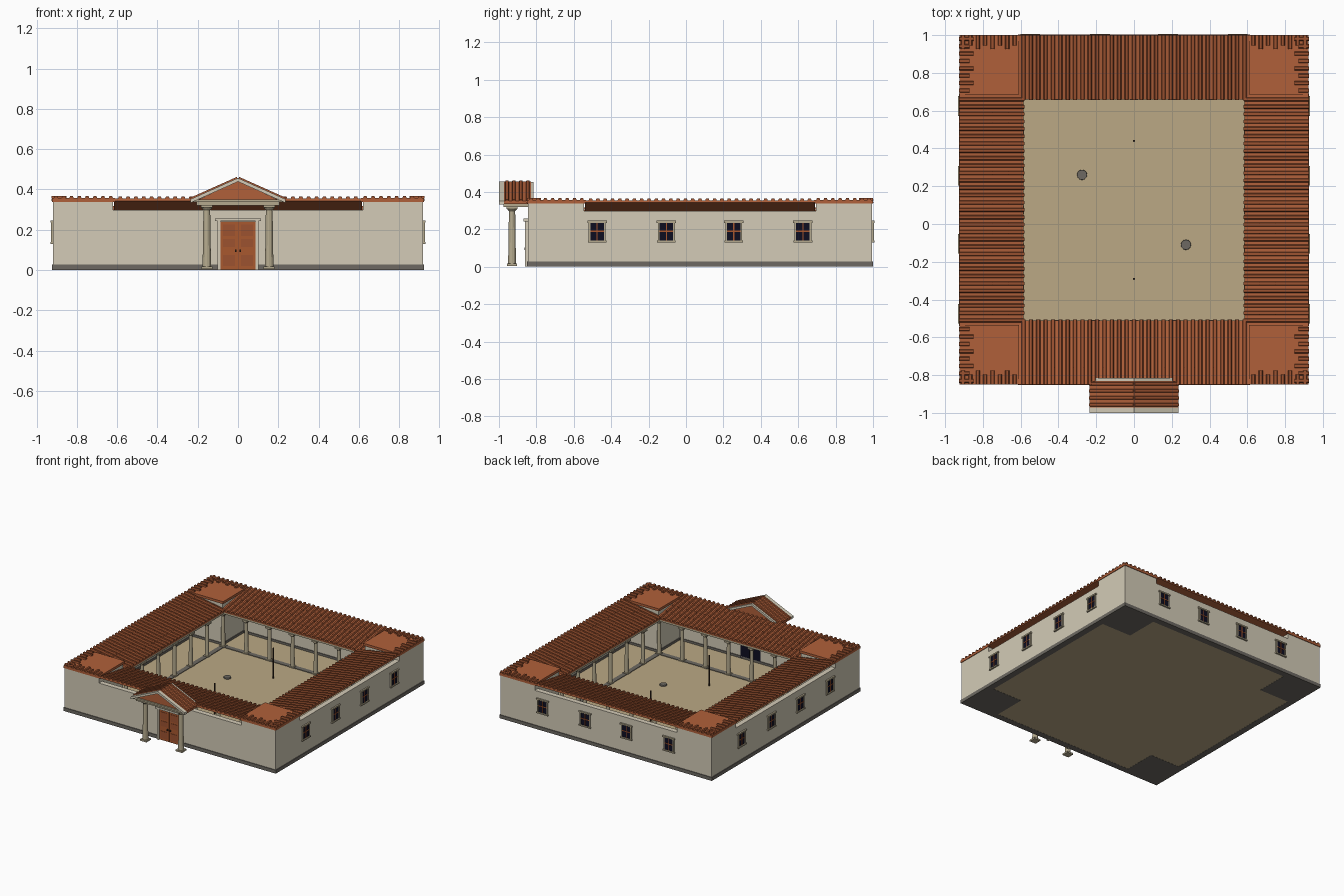
import bpy, bmesh, math
from mathutils import Matrix, Vector

cube = bpy.data.objects.get("Cube")
if cube:
    bpy.data.objects.remove(cube)


def material(name, hex_code):
    srgb = [int(hex_code[i:i + 2], 16) / 255 for i in (0, 2, 4)]
    col = [c / 12.92 if c < 0.04 else ((c + 0.055) / 1.055) ** 2.4 for c in srgb] + [1]
    m = bpy.data.materials.new(name)
    m.use_nodes = True
    m.diffuse_color = col
    m.node_tree.nodes["Principled BSDF"].inputs["Base Color"].default_value = col
    return m


PLASTER = material("cream plaster", "d3cbb7")
STONE = material("pale stone", "b5aa8e")
EARTH = material("packed earth", "bba985")
TILE = material("terracotta", "b0603a")
RIDGE = material("dark terracotta", "9c5230")
GREY = material("grey stone", "6d6962")
GLASS = material("dark glass", "0d0d20")
WOOD = material("red brown wood", "a9582f")
IRON = material("dark brown", "3a2a20")

MID = Matrix.Translation((0, 0.075, 0))   # centre of the square building
TURNS = [MID @ Matrix.Rotation(k * math.pi / 2, 4, 'Z') for k in range(4)]
ONE = Matrix()


def finish(bm, name, mat):
    bmesh.ops.recalc_face_normals(bm, faces=bm.faces)
    mesh = bpy.data.meshes.new(name)
    bm.to_mesh(mesh)
    bm.free()
    mesh.materials.append(mat)
    ob = bpy.data.objects.new(name, mesh)
    bpy.context.collection.objects.link(ob)
    return ob


def extrude(bm, pts, y0, y1, m=ONE):
    """Prism from an x-z outline, running along y."""
    a = [bm.verts.new(m @ Vector((x, y0, z))) for x, z in pts]
    b = [bm.verts.new(m @ Vector((x, y1, z))) for x, z in pts]
    bm.faces.new(a)
    bm.faces.new(b[::-1])
    for i in range(len(pts)):
        j = (i + 1) % len(pts)
        bm.faces.new((a[i], b[i], b[j], a[j]))


def box(bm, x0, x1, y0, y1, z0, z1, m=ONE):
    extrude(bm, [(x0, z0), (x1, z0), (x1, z1), (x0, z1)], y0, y1, m)


def boxes(name, mat, dims, mats=(ONE,)):
    bm = bmesh.new()
    for m in mats:
        for d in dims:
            box(bm, *d, m)
    return finish(bm, name, mat)


def drum(bm, x, y, z0, z1, r0, r1, n=12):
    bmesh.ops.create_cone(bm, cap_ends=True, segments=n, radius1=r0, radius2=r1,
                          depth=z1 - z0, matrix=Matrix.Translation((x, y, (z0 + z1) / 2)))


def column(bm, x, y, top, r):
    box(bm, x - r * 1.3, x + r * 1.3, y - r * 1.3, y + r * 1.3, 0.005, 0.017)
    drum(bm, x, y, 0.017, top - 0.025, r, r * 0.8)
    drum(bm, x, y, top - 0.025, top - 0.012, r * 0.85, r * 1.3)
    box(bm, x - r * 1.4, x + r * 1.4, y - r * 1.4, y + r * 1.4, top - 0.012, top)


# Ground slab, walls and corner rooms
boxes("courtyard_floor", EARTH, [(-0.9, 0.9, -0.9, 0.9, 0.001, 0.01)], [MID])
boxes("outer_walls", PLASTER, [(-0.63, 0.63, -0.92, -0.88, 0.02, 0.298)], TURNS)
boxes("corner_rooms", PLASTER, [(0.62, 0.92, -0.92, -0.62, 0.02, 0.342)], TURNS)
boxes("wall_plinth", GREY, [(-0.62, 0.62, -0.925, -0.875, 0, 0.027),
                            (0.615, 0.925, -0.925, -0.615, 0, 0.027)], TURNS)

# Sloped gallery roofs, falling towards the courtyard
slope = math.atan2(0.055, 0.34)
tilt = Matrix.Translation((0, -0.925, 0.354)) @ Matrix.Rotation(-slope, 4, 'X')
boxes("roof_beds", TILE, [(-0.615, 0.615, 0, 0.344, -0.012, 0)], [t @ tilt for t in TURNS])
ridge = [(-0.011, -0.001), (-0.007, 0.01), (0.007, 0.01), (0.011, -0.001)]
bm = bmesh.new()
for t in TURNS:
    for i in range(-15, 16):
        for row in range(4):      # overlapping cover tiles
            place = Matrix.Translation((i * 0.039, row * 0.086, 0.002)) @ Matrix.Rotation(0.02, 4, 'X')
            extrude(bm, ridge, -0.002, 0.089, t @ tilt @ place)
finish(bm, "roof_cover_tiles", RIDGE)

# Flat corner roofs with short tiles along both outer edges
boxes("corner_roofs", TILE, [(0.61, 0.925, -0.925, -0.61, 0.338, 0.357)], TURNS)
bm = bmesh.new()
for t in TURNS:
    for i in range(8):
        s = 0.632 + i * 0.039
        size = 0.055 + 0.02 * (i % 2)
        extrude(bm, ridge, -0.926, -0.926 + size, t @ Matrix.Translation((s, 0, 0.357)))
        turn = Matrix.Rotation(math.pi / 2, 4, 'Z') @ Matrix.Translation((-s, 0, 0.357))
        extrude(bm, ridge, -0.926, -0.926 + size, t @ turn)
finish(bm, "corner_edge_tiles", RIDGE)

# Courtyard colonnade, beam and kerb
bm = bmesh.new()
for t in TURNS:
    for i in range(6):
        p = t @ Vector((-0.605 + i * 0.2017, -0.605, 0))
        column(bm, p.x, p.y, 0.275, 0.016)
finish(bm, "courtyard_columns", STONE)
boxes("colonnade_beam", STONE, [(-0.62, 0.62, -0.62, -0.59, 0.273, 0.294)], TURNS)
boxes("colonnade_kerb", GREY, [(-0.62, 0.62, -0.625, -0.588, 0.005, 0.014)], TURNS)

# Windows on the sides and back
spots = [t @ Matrix.Translation((x, -0.92, 0)) for t in TURNS[1:] for x in (-0.55, -0.18, 0.18, 0.55)]
boxes("window_glass", GLASS, [(-0.04, 0.04, -0.004, 0.002, 0.14, 0.24)], spots)
boxes("window_frames", STONE, [(-0.045, -0.036, -0.009, 0.002, 0.14, 0.236),
                               (0.036, 0.045, -0.009, 0.002, 0.14, 0.236),
                               (-0.052, 0.052, -0.012, 0.002, 0.235, 0.246),
                               (-0.05, 0.05, -0.012, 0.002, 0.13, 0.14)], spots)
boxes("window_bars", WOOD, [(-0.003, 0.003, -0.007, 0, 0.14, 0.236),
                            (-0.036, 0.036, -0.007, 0, 0.187, 0.193)], spots)

# Entrance door
boxes("door_leaves", WOOD, [(-0.087, -0.001, -0.856, -0.84, 0.003, 0.24),
                            (0.001, 0.087, -0.856, -0.84, 0.003, 0.24)])
boxes("door_panels", RIDGE, [(s - 0.03, s + 0.03, -0.859, -0.85, z, z + h)
                             for s in (-0.044, 0.044)
                             for z, h in ((0.02, 0.055), (0.115, 0.04), (0.17, 0.055))])
boxes("door_handles", IRON, [(s - 0.004, s + 0.004, -0.864, -0.85, 0.09, 0.102) for s in (-0.012, 0.012)])
boxes("door_frame", PLASTER, [(-0.102, -0.086, -0.862, -0.84, 0, 0.245),
                              (0.086, 0.102, -0.862, -0.84, 0, 0.245),
                              (-0.115, 0.115, -0.868, -0.84, 0.243, 0.257)])
boxes("door_inner_panels", GLASS, [(-0.087, -0.006, -0.81, -0.8, 0.012, 0.22),
                                   (0.006, 0.087, -0.81, -0.8, 0.012, 0.22)])

# Portico columns and entablature
bm = bmesh.new()
for x in (-0.155, 0.155):
    column(bm, x, -0.93, 0.322, 0.021)
finish(bm, "portico_columns", STONE)
boxes("portico_entablature", STONE, [(-0.205, 0.205, -0.975, -0.835, 0.32, 0.338),
                                     (-0.225, 0.225, -0.99, -0.825, 0.337, 0.35)])


def chevron(half, drop, low, top):
    return [(-half, low), (0, top), (half, low), (half, low - drop), (0, top - drop), (-half, low - drop)]


# Gable with raking cornices, filled face and tiled roof
bm = bmesh.new()
extrude(bm, chevron(0.235, 0.018, 0.352, 0.457), -1.0, -0.972)
extrude(bm, chevron(0.205, 0.018, 0.362, 0.454), -0.835, -0.815)
finish(bm, "gable_cornices", PLASTER)
bm = bmesh.new()
for y in (-0.978, -0.838):
    extrude(bm, [(-0.2, 0.348), (0.2, 0.348), (0, 0.442)], y, y + 0.01)
finish(bm, "gable_face", TILE)
bm = bmesh.new()
extrude(bm, chevron(0.235, 0.016, 0.352, 0.457), -0.973, -0.83)
finish(bm, "gable_roof", TILE)
bm = bmesh.new()
pitch = math.atan2(0.105, 0.235)
for side in (1, -1):
    turn = Matrix.Rotation(-side * math.pi / 2, 4, 'Z') @ Matrix.Rotation(-pitch, 4, 'X')
    for i in range(4):
        m = Matrix.Translation((0, -0.957 + i * 0.037, 0.454)) @ turn
        extrude(bm, ridge, 0.002, 0.256, m)
finish(bm, "gable_cover_tiles", RIDGE)

# Courtyard well covers and slim posts
bm = bmesh.new()
for x, y in ((-0.275, 0.26), (0.275, -0.11)):
    drum(bm, x, y, 0.005, 0.02, 0.028, 0.026)
finish(bm, "well_covers", GREY)
bm = bmesh.new()
for y in (0.44, -0.29):
    drum(bm, 0, y, 0.005, 0.25, 0.006, 0.005, 8)
finish(bm, "courtyard_posts", IRON)
